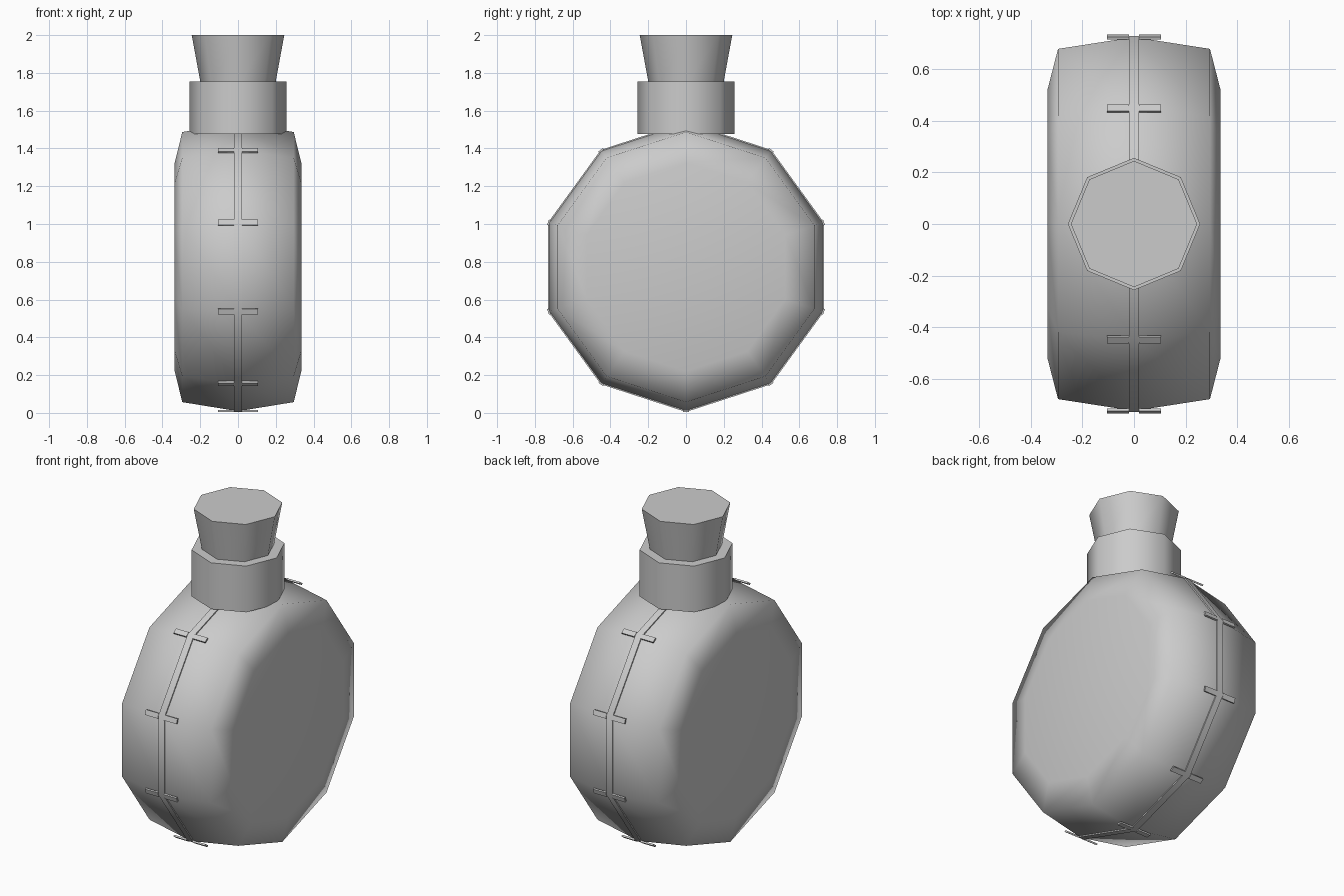
import bpy
from math import sin, cos, tan, pi, radians
from mathutils import Matrix

if "Cube" in bpy.data.objects:
    bpy.data.objects.remove(bpy.data.objects["Cube"])

CZ = 0.772      # height of the body's axis
R = 0.767       # body radius at the seam


def add_mesh(name, verts, faces):
    mesh = bpy.data.meshes.new(name)
    mesh.from_pydata(verts, [], faces)
    obj = bpy.data.objects.new(name, mesh)
    bpy.context.collection.objects.link(obj)
    return obj


def smooth(obj, angle):
    bpy.ops.object.select_all(action='DESELECT')
    obj.select_set(True)
    bpy.context.view_layer.objects.active = obj
    bpy.ops.object.shade_smooth_by_angle(angle=radians(angle))


def loft(name, profile, sides, axis, closed=False, fan=False):
    """Revolve (position, radius) pairs about the x axis or z axis."""
    verts, faces = [], []
    for p, r in profile:
        for i in range(sides):
            a = 2 * pi * i / sides
            if axis == 'X':
                verts.append((p, r * sin(a), CZ + r * cos(a)))
            else:
                verts.append((r * cos(a), r * sin(a), p))
    n = len(profile)
    for k in range(n if closed else n - 1):
        b, t = k * sides, ((k + 1) % n) * sides
        for i in range(sides):
            j = (i + 1) % sides
            f = (b + i, b + j, t + j, t + i)
            faces.append(f if axis == 'Z' else f[::-1])
    if not closed:
        bottom = list(range(sides))[::-1]
        top = list(range((n - 1) * sides, n * sides))
        if axis == 'X':
            bottom.reverse()
            top.reverse()
        faces.append(bottom)
        if fan:
            verts.append((0, 0, profile[-1][0]))
            faces += [(top[i], top[(i + 1) % sides], len(verts) - 1) for i in range(sides)]
        else:
            faces.append(top)
    return add_mesh(name, verts, faces)


# Ten-sided flask body, slightly crowned at the middle, with bevelled faces
body = loft("flask_body", [(-0.335, 0.552), (-0.295, 0.715), (0, 0.763),
                           (0.295, 0.715), (0.335, 0.552)], 10, 'X')
smooth(body, 80)

# Thin seam band around the middle of the body
band = loft("seam_band", [(-0.02, 0.750), (-0.02, R), (0.02, R), (0.02, 0.750)],
            10, 'X', closed=True)
# reverse winding so the band faces outward
smooth(band, 40)

# Small cross tabs either side of the seam at each corner
verts, faces = [], []
for i in range(10):
    turn = Matrix.Translation((0, 0, CZ)) @ Matrix.Rotation(2 * pi * i / 10, 4, 'X')
    for side in (-1, 1):
        b = len(verts)
        corners = [(x, y, z) for z in (R - 0.009, R + 0.001)
                   for x, y in ((0.02, -0.015), (0.105, -0.015), (0.105, 0.015), (0.02, 0.015))]
        for x, y, z in corners:
            m = Matrix.Diagonal((side, 1, 1, 1))
            v = turn @ m @ Matrix.Translation((x, y, z))
            verts.append(v.translation[:])
        box = [(3, 2, 1, 0), (4, 5, 6, 7), (0, 1, 5, 4), (1, 2, 6, 5), (2, 3, 7, 6), (3, 0, 4, 7)]
        faces += [tuple(b + k for k in (f if side > 0 else f[::-1])) for f in box]
add_mesh("seam_tabs", verts, faces)

# Eight-sided neck collar
collar = loft("neck_collar", [(1.477, 0.257), (1.755, 0.257)], 8, 'Z')
smooth(collar, 50)

# Flared stopper
stopper = loft("stopper", [(1.74, 0.197), (2.0, 0.245)], 8, 'Z', fan=True)
smooth(stopper, 50)
